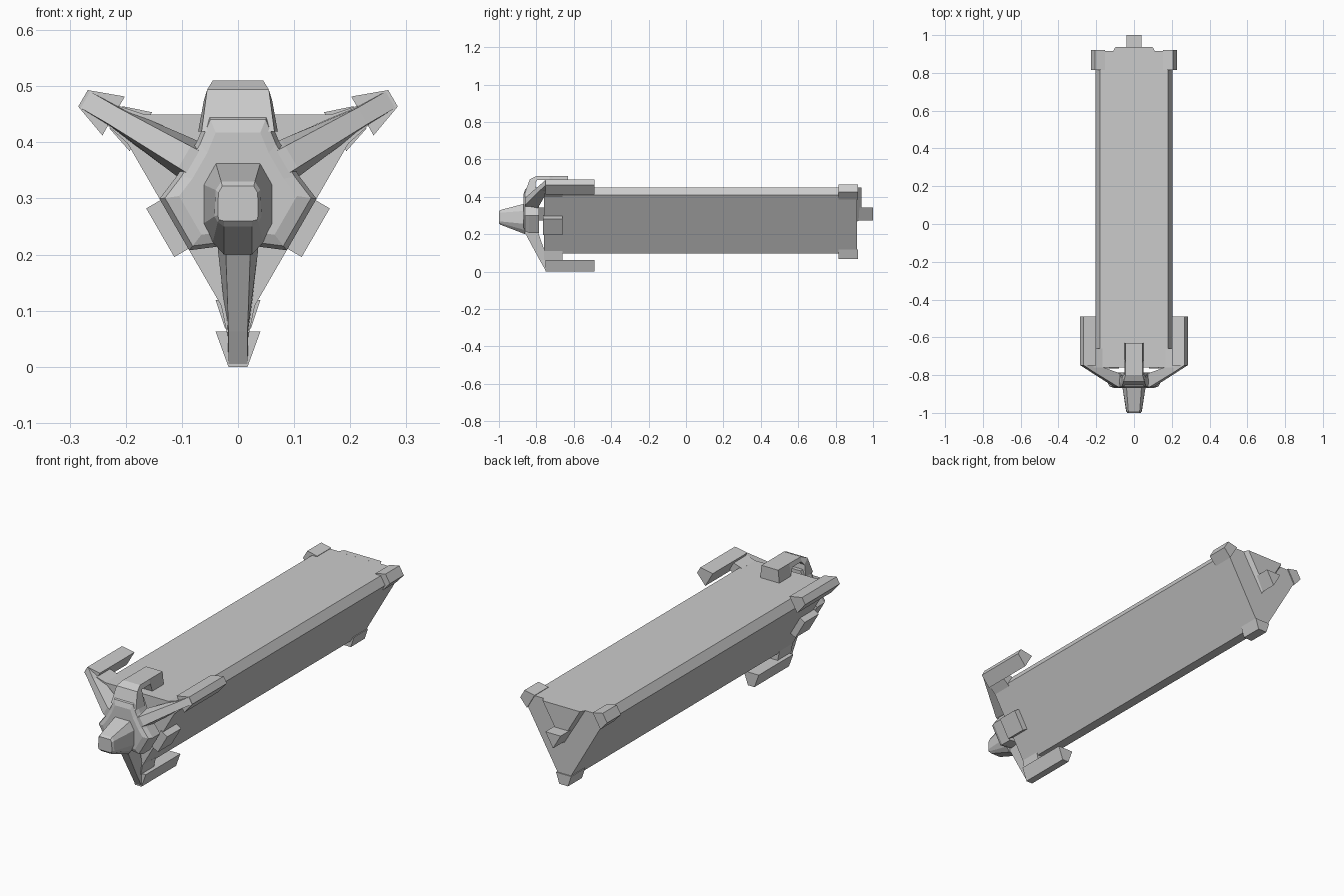
import bpy, bmesh
from math import sin, cos, radians

if "Cube" in bpy.data.objects:
    bpy.data.objects.remove(bpy.data.objects["Cube"])

CZ = 0.319                      # height of the long axis
CORNERS = (60, 180, 300)        # prism edges, clockwise from up
SIDES = (0, 120, 240)           # prism flat sides


def loft(name, rings, angle=0):
    """Skin matching rings of (x, y, r) points; r points up, turned about the long axis."""
    a = radians(angle)
    bm = bmesh.new()
    vs = [[bm.verts.new((x * cos(a) + r * sin(a), y, CZ - x * sin(a) + r * cos(a)))
           for x, y, r in ring] for ring in rings]
    n = len(vs[0])
    for p, q in zip(vs, vs[1:]):
        for i in range(n):
            bm.faces.new((p[i], p[(i + 1) % n], q[(i + 1) % n], q[i]))
    bm.faces.new(vs[0])
    bm.faces.new(vs[-1])
    bmesh.ops.recalc_face_normals(bm, faces=bm.faces)
    me = bpy.data.meshes.new(name)
    bm.to_mesh(me)
    bm.free()
    ob = bpy.data.objects.new(name, me)
    bpy.context.collection.objects.link(ob)
    return ob


def prism(name, pts, y0, y1, angle=0):
    return loft(name, [[(x, y, r) for x, r in pts] for y in (y0, y1)], angle)


def around(pts, angles):
    """Repeat (x, r) outline points around the axis."""
    return [(x * cos(a) + r * sin(a), -x * sin(a) + r * cos(a))
            for a in map(radians, angles) for x, r in pts]


def trapezoid(w0, r0, w1, r1):
    return [(-w0, r0), (w0, r0), (w1, r1), (-w1, r1)]


# Long triangular body with cut corners, and the axle through it
prism("body", around([(-0.023, 0.222), (0.023, 0.222)], CORNERS), -0.76, 0.915)
prism("axle", around([(0, 0.046)], CORNERS), -0.86, 1.0)

# Raised triangle on the rear face
loft("rear_plate", [[(-0.113, 0.91, 0.131), (0.113, 0.91, 0.131), (0, 0.91, -0.055)],
                    [(-0.098, 0.938, 0.131), (0.098, 0.938, 0.131), (0, 0.938, -0.035)]])

# Corner parts: rear caps, front pedestals, arms and pads
for i, a in enumerate(CORNERS):
    prism(f"rear_cap_{i}", trapezoid(0.04, 0.2, 0.023, 0.251), 0.815, 0.92, a)
    prism(f"pedestal_{i}", trapezoid(0.03, 0.21, 0.02, 0.258), -0.76, -0.66, a)
    prism(f"pad_{i}", trapezoid(0.04, 0.256, 0.017, 0.319), -0.75, -0.49, a)
    loft(f"arm_{i}", [[(-f, yf, r), (f, yf, r), (b, yb, r), (-b, yb, r)]
                      for r, yf, yb, f, b in ((0.05, -0.862, -0.79, 0.024, 0.038),
                                              (0.11, -0.862, -0.79, 0.022, 0.036),
                                              (0.256, -0.783, -0.74, 0.017, 0.019),
                                              (0.319, -0.747, -0.74, 0.017, 0.017))], a)

# Hub with three lobes
hub = around([(-0.073, 0.083), (-0.053, 0.131), (0.053, 0.131), (0.073, 0.083)], SIDES)
loft("hub", [[(x * k, y, r * k) for x, r in hub]
             for y, k in ((-0.868, 0.75), (-0.86, 0.93), (-0.84, 1), (-0.785, 1))])

# Clamps on the two lower sides
for a in SIDES[1:]:
    prism(f"side_clamp_{a}", trapezoid(0.05, 0.12, 0.05, 0.16), -0.765, -0.66, a)

# Curled strap over the top side, ending in a foot on the body
strap = [(-0.862, 0.10, -0.80, 0.10, 0.065), (-0.835, 0.175, -0.805, 0.155, 0.055),
         (-0.80, 0.191, -0.795, 0.170, 0.045), (-0.73, 0.191, -0.73, 0.170, 0.044),
         (-0.715, 0.191, -0.715, 0.13, 0.044), (-0.63, 0.191, -0.63, 0.13, 0.044)]
loft("top_strap", [[(-w, yo, ro), (w, yo, ro), (w + 0.006, yi, ri), (-w - 0.006, yi, ri)]
                   for yo, ro, yi, ri, w in strap])


# Faceted nose tapering to a blunt tip
def nose_ring(y, half):
    return ([(x, y, z - CZ) for x, z in half]
            + [(-x, y, z - CZ) for x, z in reversed(half)])


loft("nose", [nose_ring(-0.86, [(0.04, 0.364), (0.062, 0.325), (0.062, 0.255),
                                (0.045, 0.222), (0.025, 0.20)]),
              nose_ring(-0.99, [(0.03, 0.33), (0.04, 0.315), (0.042, 0.268),
                                (0.036, 0.258), (0.025, 0.25)]),
              nose_ring(-1.0, [(0.028, 0.322), (0.035, 0.31), (0.036, 0.27),
                               (0.034, 0.262), (0.025, 0.26)])])
